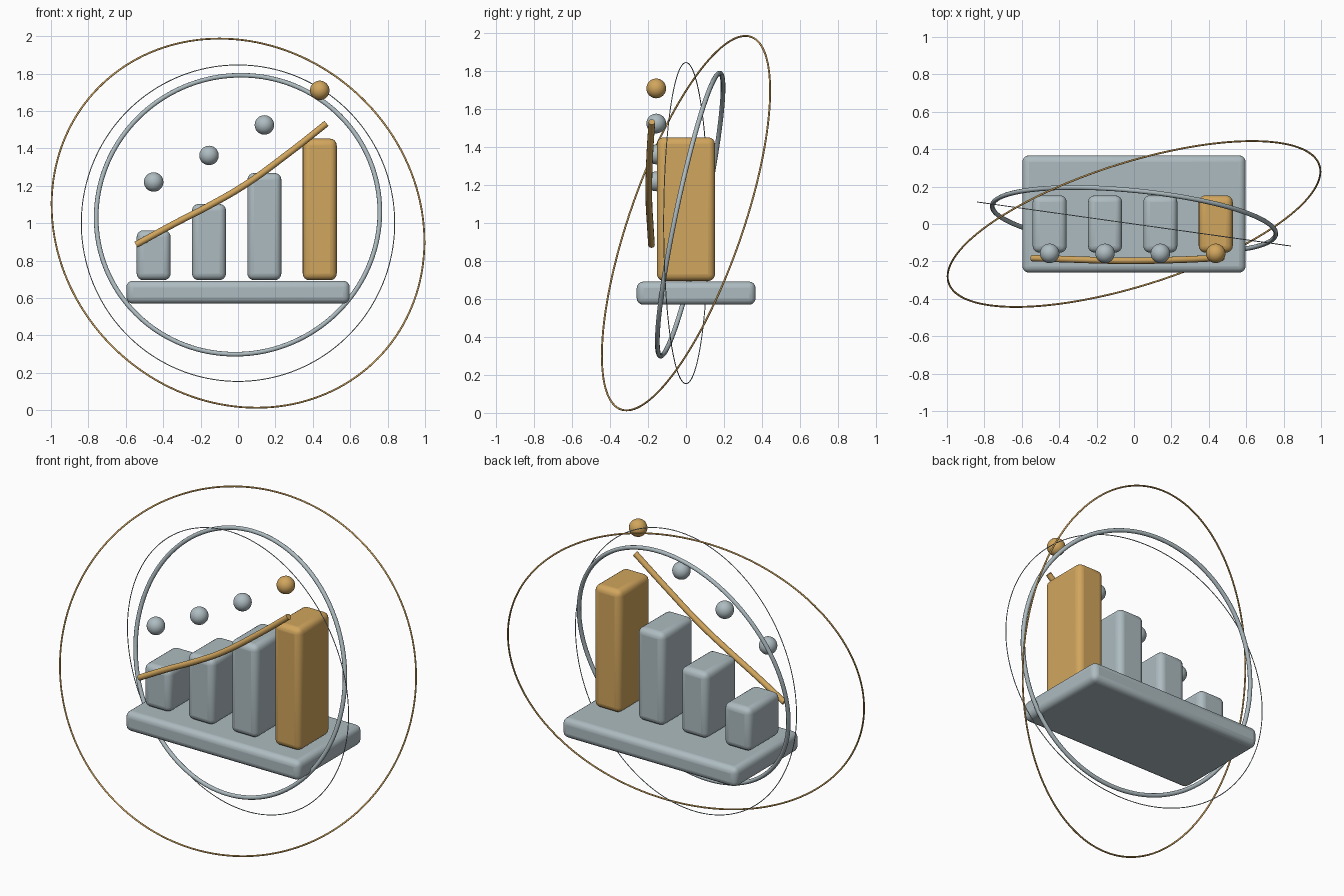
import bpy
from mathutils import Vector

if "Cube" in bpy.data.objects:
    bpy.data.objects.remove(bpy.data.objects["Cube"])


def material(name, rgb):
    m = bpy.data.materials.new(name)
    m.diffuse_color = (*rgb, 1)
    m.use_nodes = True
    m.node_tree.nodes["Principled BSDF"].inputs["Base Color"].default_value = m.diffuse_color
    return m


SILVER = material("silver_grey", (0.42, 0.50, 0.53))
GOLD = material("warm_gold", (0.64, 0.38, 0.11))


def finish(name, mat):
    ob = bpy.context.object
    ob.name = name
    ob.data.materials.append(mat)
    return ob


def rounded_box(name, lo, hi, bevel, mat):
    lo, hi = Vector(lo), Vector(hi)
    bpy.ops.mesh.primitive_cube_add(size=1, location=(lo + hi) / 2)
    ob = finish(name, mat)
    ob.scale = hi - lo
    bpy.ops.object.transform_apply(location=False, rotation=False, scale=True)
    mod = ob.modifiers.new("rounding", 'BEVEL')
    mod.width = bevel
    mod.segments = 4
    bpy.ops.object.shade_smooth_by_angle()


def ring(name, centre, normal, radius, tube, mat):
    rot = Vector(normal).to_track_quat('Z', 'Y').to_euler()
    bpy.ops.mesh.primitive_torus_add(
        location=centre, rotation=rot, major_radius=radius, minor_radius=tube,
        major_segments=160, minor_segments=10)
    finish(name, mat)
    bpy.ops.object.shade_smooth()


# Base plate
rounded_box("base_plate", (-0.597, -0.26, 0.57), (0.597, 0.367, 0.692), 0.035, SILVER)

# Rising bars, each with a ball floating above its front edge
tops = (0.962, 1.103, 1.268, 1.452)
balls = (1.22, 1.362, 1.525, 1.71)
for i, (top, ball) in enumerate(zip(tops, balls)):
    x = -0.451 + 0.296 * i
    mat = GOLD if i == 3 else SILVER
    rounded_box(f"bar_{i + 1}", (x - 0.091, -0.153, 0.695),
                (x + 0.091, 0.153, top), 0.036, mat)
    bpy.ops.mesh.primitive_uv_sphere_add(
        segments=32, ring_count=16, radius=0.052, location=(x, -0.157, ball))
    finish(f"ball_{i + 1}", mat)
    bpy.ops.object.shade_smooth()

# Trend line: a bent rod across the front of the bars
path = [(-0.545, -0.182, 0.885), (-0.34, -0.189, 0.997), (-0.142, -0.195, 1.10),
        (0.035, -0.196, 1.203), (0.275, -0.190, 1.377), (0.473, -0.180, 1.533)]
curve = bpy.data.curves.new("trend_line", 'CURVE')
curve.dimensions = '3D'
curve.bevel_depth = 0.0175
curve.bevel_resolution = 4
curve.use_fill_caps = True
spline = curve.splines.new('BEZIER')
spline.bezier_points.add(len(path) - 1)
for point, co in zip(spline.bezier_points, path):
    point.co = co
    point.handle_left_type = point.handle_right_type = 'AUTO'
curve.materials.append(GOLD)
bpy.context.collection.objects.link(bpy.data.objects.new("trend_line", curve))

# Tilted rings around the chart
ring("outer_ring", (0, 0, 1.0), (-0.286, 0.9045, -0.316), 1.04, 0.005, GOLD)
ring("middle_ring", (0, 0, 1.0), (0.139, 0.99, 0), 0.846, 0.0025, SILVER)
ring("inner_ring", (0, 0.022, 1.045), (0.098, 0.974, -0.205), 0.762, 0.0125, SILVER)
